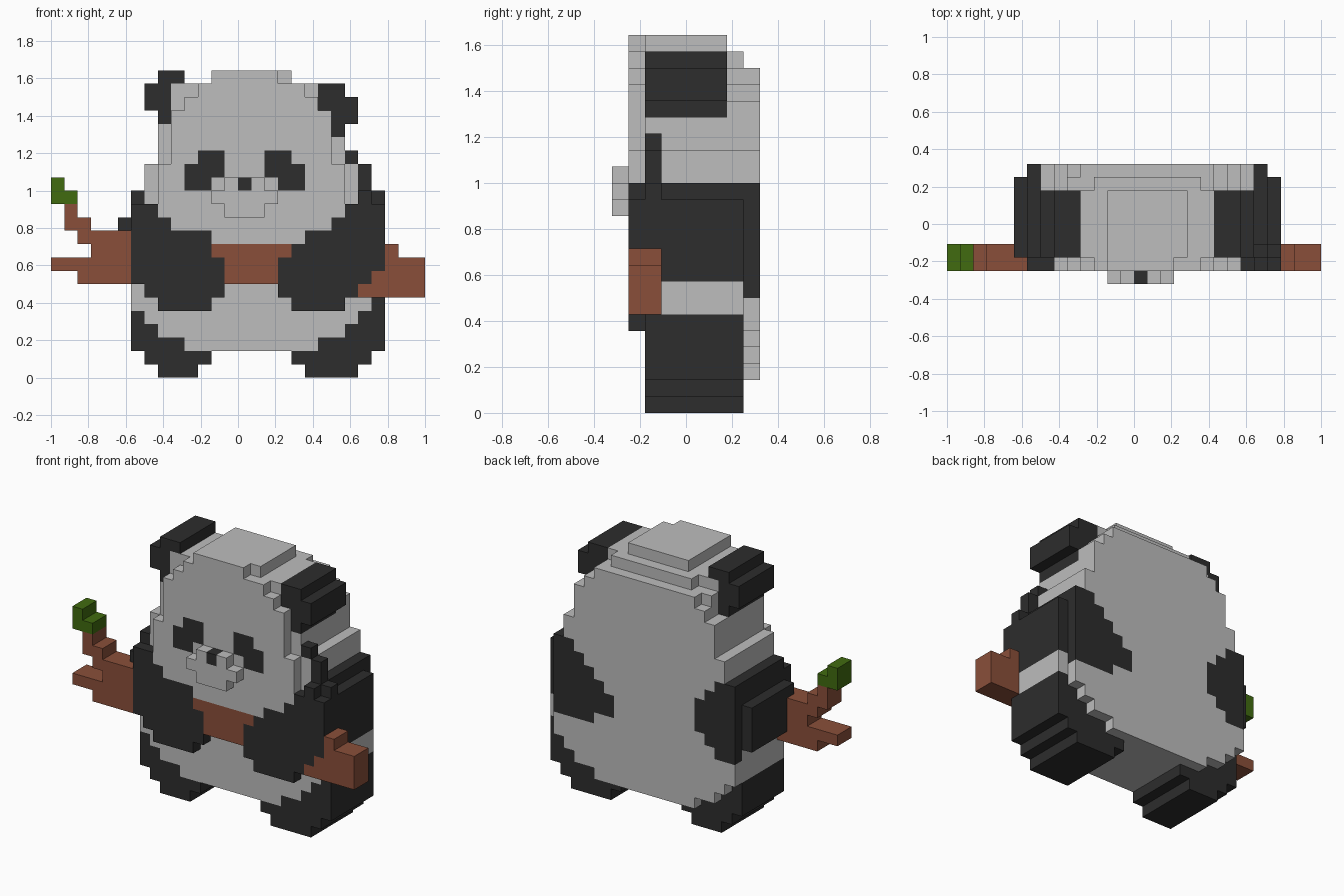
import bpy
import bmesh
from mathutils import Vector

cube = bpy.data.objects.get("Cube")
if cube:
    bpy.data.objects.remove(cube, do_unlink=True)

UNIT = 1 / 14                      # edge of one block
ORIGIN = Vector((-14, -4.5, 0))    # grid corner, in blocks
MIDDLE = 15                        # column the body is mirrored about
cells = {}                         # (column, depth, level) -> part name
colours = {}                       # part name -> material


def material(name, rgb):
    mat = bpy.data.materials.new(name)
    mat.use_nodes = True
    colour = (*rgb, 1)
    mat.diffuse_color = colour
    shader = next(n for n in mat.node_tree.nodes if n.type == "BSDF_PRINCIPLED")
    shader.inputs["Base Color"].default_value = colour
    shader.inputs["Roughness"].default_value = 0.9
    return mat


white = material("light grey fur", (0.51, 0.51, 0.51))
black = material("black fur", (0.026, 0.026, 0.026))
brown = material("brown wood", (0.254, 0.078, 0.042))
green = material("green leaf", (0.053, 0.147, 0.005))


def layer(part, mat, depths, rows):
    """Fill rows of (lowest level, highest level, first column, end column)."""
    colours[part] = mat
    for low, high, start, end in rows:
        for level in range(low, high + 1):
            for depth in depths:
                for column in range(start, end):
                    cells[column, depth, level] = part


def mirrored(rows):
    """Rows given as (lowest, highest, half width) about the middle column."""
    return [(low, high, MIDDLE - half, MIDDLE + half) for low, high, half in rows]


FRONT = range(1, 2)
CORE = range(2, 8)
EAR = range(2, 7)
BACK = range(8, 9)

# Torso and head
layer("torso", white, CORE, [(2, 12, 6, 25), (13, 13, 6, 24)])
layer("head", white, CORE, mirrored([(14, 15, 8), (16, 18, 7), (19, 19, 6)]))
layer("head", white, CORE, [(20, 20, 9, 20), (21, 21, 11, 19)])
layer("head", white, EAR, [(21, 21, 9, 20), (22, 22, 12, 18)])
layer("back", white, BACK, mirrored([
    (2, 2, 5), (3, 3, 7), (4, 4, 8), (5, 13, 9), (14, 15, 8),
    (16, 18, 7), (19, 19, 6), (20, 20, 5)]))
layer("face", white, FRONT, mirrored([
    (11, 11, 6), (12, 15, 7), (16, 19, 6), (20, 20, 5), (21, 21, 4)]))
layer("face", white, FRONT, [(10, 10, 12, 19), (22, 22, 12, 17)])

# Ears, one set a level higher than the other
layer("right_ear", black, EAR, [(19, 19, 8, 9), (20, 21, 7, 9), (22, 22, 8, 10)])
layer("left_ear", black, EAR, [
    (18, 18, 21, 22), (19, 19, 21, 23), (20, 20, 20, 23), (21, 21, 20, 22)])

# Legs
layer("right_leg", black, CORE, [
    (0, 0, 8, 11), (1, 1, 7, 12), (2, 2, 6, 10), (3, 3, 6, 8), (4, 4, 6, 7)])
layer("left_leg", black, CORE, [
    (0, 0, 19, 23), (1, 1, 18, 24), (2, 2, 20, 25), (3, 3, 22, 25),
    (4, 4, 23, 25), (5, 5, 24, 25)])

# Upper arms along the sides, with the elbow and shoulder ridge
layer("right_arm", black, CORE, [(8, 13, 6, 7), (8, 11, 5, 6)])
layer("left_arm", black, CORE, [(8, 12, 24, 25), (13, 13, 23, 24)])
layer("left_arm", black, range(2, 3), [
    (13, 13, 23, 25), (14, 15, 23, 24), (16, 16, 22, 23)])

# Arm patches wrapping onto the back
layer("right_arm", black, BACK, [
    (7, 7, 6, 8), (8, 8, 6, 9), (9, 11, 6, 10), (12, 12, 6, 9), (13, 13, 6, 8)])
layer("left_arm", black, BACK, [
    (7, 7, 20, 24), (8, 9, 18, 24), (10, 10, 19, 24), (11, 11, 20, 24),
    (12, 12, 21, 24), (13, 13, 22, 24)])

# Branch held across the belly, with a forked end and a leaf
layer("branch", brown, FRONT, [(7, 9, 6, 20)])
layer("branch", brown, range(1, 3), [
    (7, 7, 2, 6), (8, 8, 0, 6), (9, 9, 3, 6), (10, 10, 2, 6), (11, 11, 1, 3),
    (12, 12, 1, 2), (6, 8, 25, 28), (9, 9, 25, 26)])
layer("branch", brown, FRONT, [(6, 7, 23, 25)])
layer("leaf", green, range(1, 3), [(13, 13, 0, 2), (14, 14, 0, 1)])

# Forearms in front of the branch
layer("right_forearm", black, FRONT, [
    (5, 5, 8, 12), (6, 6, 7, 13), (7, 8, 6, 13), (9, 10, 6, 12),
    (11, 11, 6, 9), (12, 12, 6, 8)])
layer("left_forearm", black, FRONT, [
    (5, 5, 18, 22), (6, 6, 17, 23), (7, 7, 17, 24), (8, 8, 17, 25),
    (9, 9, 18, 25), (10, 10, 19, 25), (11, 11, 21, 25), (12, 12, 22, 25),
    (13, 13, 23, 24)])

# Eye patches, muzzle and nose
layer("right_eye", black, FRONT, [(14, 14, 10, 12), (15, 15, 10, 13), (16, 16, 11, 13)])
layer("left_eye", black, FRONT, [(14, 14, 17, 19), (15, 15, 16, 19), (16, 16, 16, 18)])
layer("muzzle", white, range(1), [(12, 12, 13, 16), (13, 13, 12, 17), (14, 14, 13, 16)])
layer("nose", black, range(1), [(14, 14, 14, 15)])


def build(part):
    """Skin the outside of a part's blocks and merge the flat areas."""
    bm = bmesh.new()
    for cell, owner in cells.items():
        if owner != part:
            continue
        centre = Vector(cell) + Vector((0.5, 0.5, 0.5)) + ORIGIN
        for axis in range(3):
            for sign in (-1, 1):
                step = [0, 0, 0]
                step[axis] = sign
                if tuple(a + b for a, b in zip(cell, step)) in cells:
                    continue
                normal = Vector(step) / 2
                u = Vector([0.5 if i == (axis + 1) % 3 else 0 for i in range(3)])
                v = normal.cross(u) * 2
                corners = (-u - v, u - v, u + v, v - u)
                bm.faces.new([bm.verts.new((centre + normal + c) * UNIT) for c in corners])
    bmesh.ops.remove_doubles(bm, verts=bm.verts, dist=UNIT / 100)
    bmesh.ops.dissolve_limit(bm, angle_limit=0.01, verts=bm.verts, edges=bm.edges)
    mesh = bpy.data.meshes.new(part)
    bm.to_mesh(mesh)
    bm.free()
    mesh.materials.append(colours[part])
    bpy.context.collection.objects.link(bpy.data.objects.new(part, mesh))


for part in colours:
    build(part)
